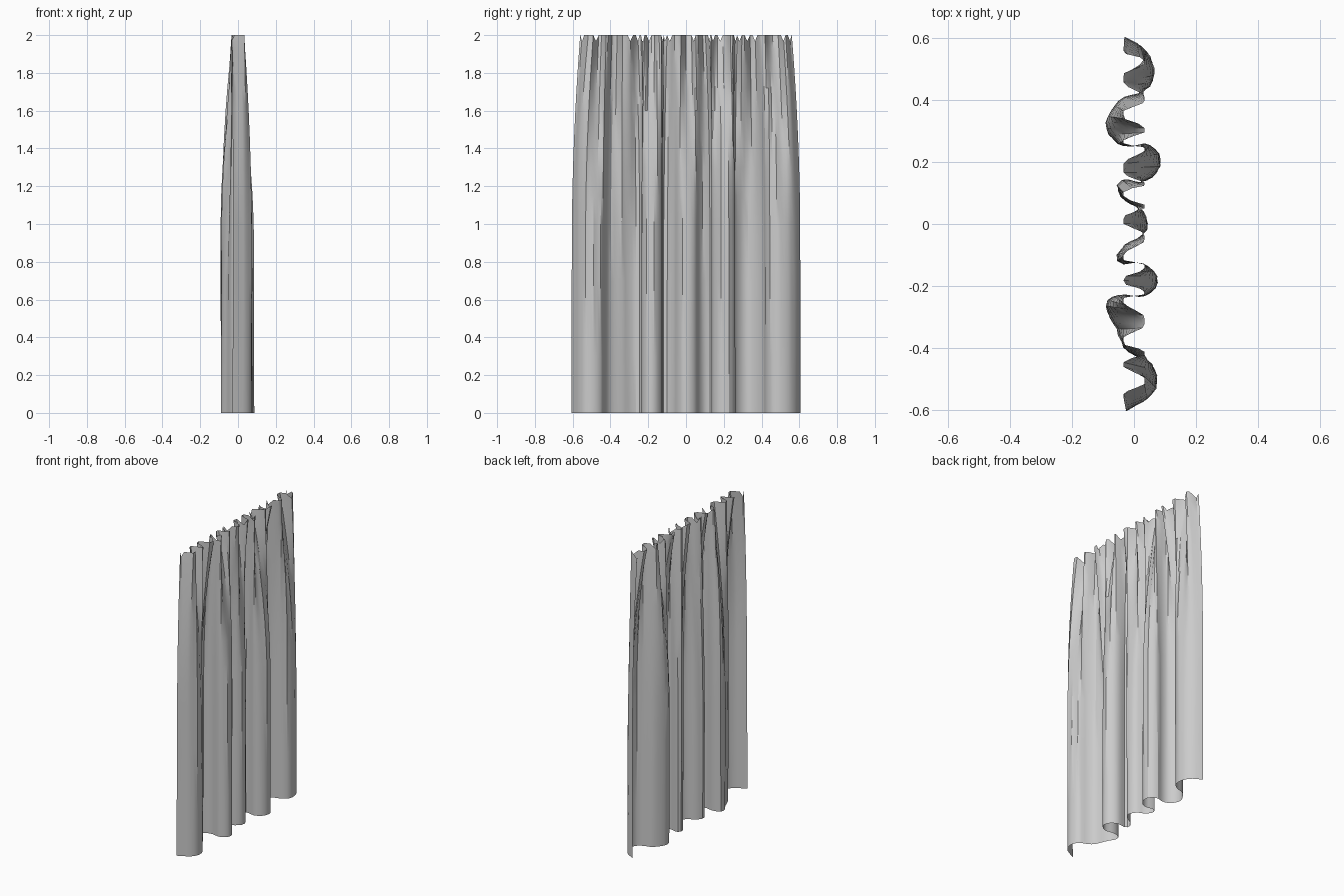
import bpy, bmesh, math, random
from mathutils import Vector

if "Cube" in bpy.data.objects:
    bpy.data.objects.remove(bpy.data.objects["Cube"])

COLS, PLEATS, HEIGHT = 96, 12, 2.0
random.seed(4)

# Hem outline seen from above (x, y): broad loose folds
HEM = [(-.03, .605), (.03, .57), (.06, .52), (.06, .46), (.02, .425), (-.03, .41),
       (-.07, .37), (-.09, .32), (-.06, .265), (-.01, .25), (.04, .26), (.085, .22),
       (.07, .16), (.02, .135), (-.035, .145), (-.053, .11), (-.02, .07), (.02, .05),
       (.045, 0), (.02, -.04), (-.025, -.065), (-.053, -.10), (-.04, -.13), (.02, -.125),
       (.065, -.155), (.075, -.20), (.03, -.235), (-.03, -.228), (-.08, -.24), (-.09, -.275),
       (-.06, -.33), (-.03, -.40), (.01, -.43), (.055, -.45), (.075, -.505), (.05, -.56),
       (-.03, -.605)]


def spline(points, steps=8):
    """Smooth curve through the points."""
    p = [Vector(q) for q in points]
    p = [p[0]] + p + [p[-1]]
    out = []
    for i in range(1, len(p) - 2):
        a, b, c, d = p[i - 1:i + 3]
        for k in range(steps):
            t = k / steps
            out.append(.5 * (2 * b + (c - a) * t + (2 * a - 5 * b + 4 * c - d) * t * t
                             + (3 * b - a - 3 * c + d) * t ** 3))
    return out + [p[-2]]


def resample(path, n):
    """n + 1 points equally spaced along the path."""
    dist = [0]
    for a, b in zip(path, path[1:]):
        dist.append(dist[-1] + (b - a).length)
    out, j = [], 0
    for i in range(n + 1):
        s = dist[-1] * i / n
        while j < len(path) - 2 and dist[j + 1] < s:
            j += 1
        out.append(path[j].lerp(path[j + 1], (s - dist[j]) / (dist[j + 1] - dist[j])))
    return out


hem = resample(spline(HEM), COLS)

# Gathered heading: tight, slightly uneven pleats following the hem's spacing
heading, dips, reaches, creases = [], [], [], []
for i in range(COLS + 1):
    u = i / COLS
    wave = math.cos(2 * math.pi * (PLEATS * u + .12 * math.sin(9 * math.pi * u)))
    x = -.034 * max(-1, min(1, 1.4 * wave))
    y = .6 * (.56 - 1.12 * u) + .4 * hem[i].y * .56 / .605
    heading.append(Vector((x, y)))
    dips.append(.032 if random.random() < .22 and 0 < i < COLS else 0)
    reaches.append(1.2 + .25 * math.sin(i * .42) * math.sin(i * .17 + 1)
                   + random.uniform(-.12, .12))
    creases.append(random.uniform(-.005, .005))

# Cloth sheet: pleats relax into the loose folds, faint creases run on down
levels = [0, .3, .7, 1, 1.15, 1.3, 1.45, 1.6, 1.72, 1.84, 1.93, 1.965, HEIGHT]
bm = bmesh.new()
rows = []
for z in levels:
    row = []
    for i in range(COLS + 1):
        w = max(0, 1 - (HEIGHT - z) / reaches[i]) ** 2
        p = hem[i].lerp(heading[i], w)
        x = p.x + creases[i] * min(1, z / .7) * (1 - w)
        drop = dips[i] if z == HEIGHT else 0
        row.append(bm.verts.new((x, p.y, z - drop)))
    rows.append(row)
for low, high in zip(rows, rows[1:]):
    for i in range(COLS):
        bm.faces.new((low[i], low[i + 1], high[i + 1], high[i]))

mesh = bpy.data.meshes.new("curtain")
bm.to_mesh(mesh)
bm.free()
curtain = bpy.data.objects.new("curtain", mesh)
bpy.context.collection.objects.link(curtain)
bpy.context.view_layer.objects.active = curtain
curtain.select_set(True)
bpy.ops.object.shade_smooth_by_angle(angle=math.radians(30))
